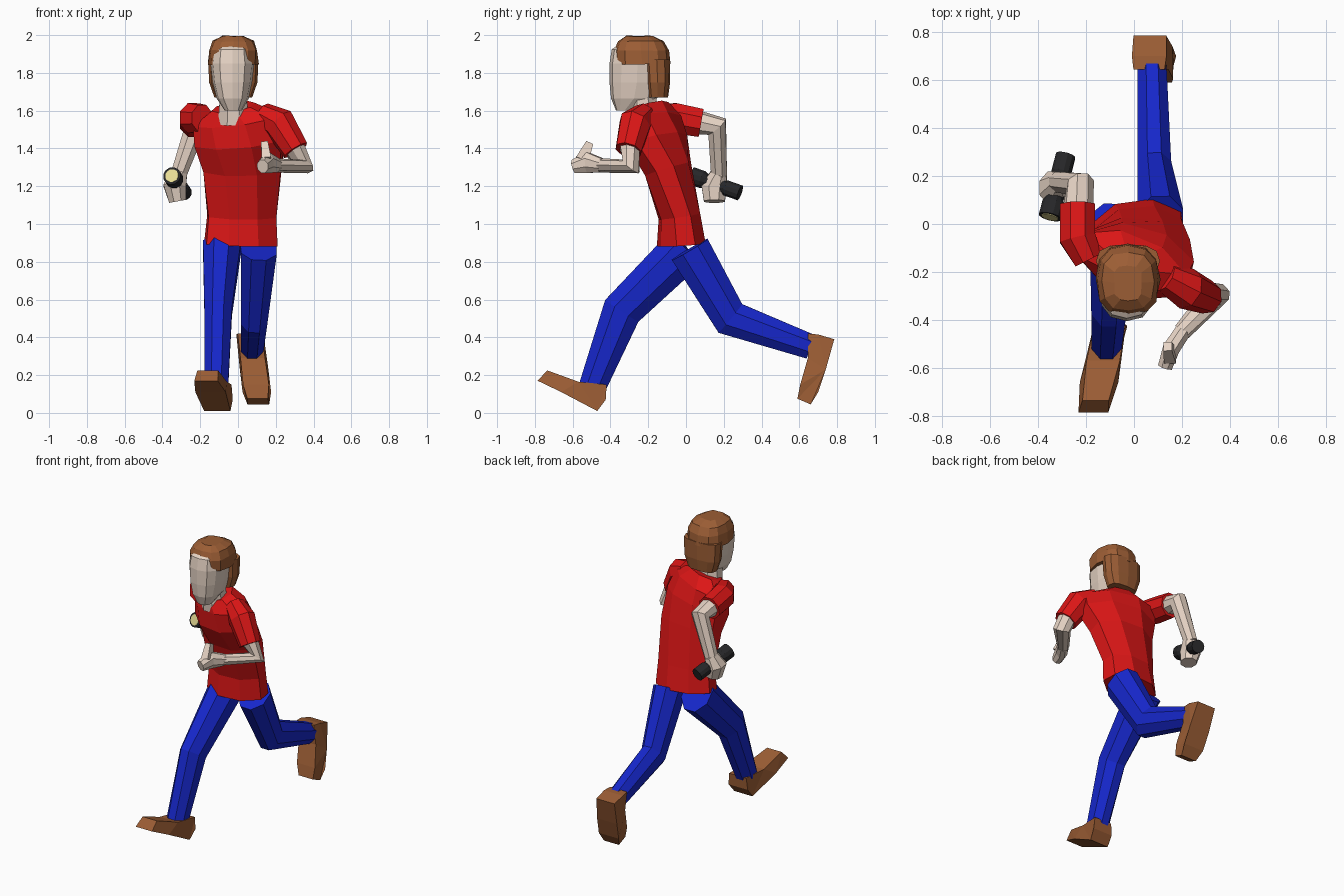
import bpy, bmesh, math, random
from mathutils import Vector

random.seed(3)


def material(name, rgb):
    m = bpy.data.materials.new(name)
    m.diffuse_color = (*rgb, 1)
    return m


RED = material("red_cloth", (0.72, 0.008, 0.008))
BLUE = material("blue_cloth", (0.008, 0.02, 0.6))
SKIN = material("skin", (0.8, 0.66, 0.56))
BROWN = material("brown", (0.33, 0.11, 0.035))
BLACK = material("black", (0.02, 0.02, 0.022))
LENS = material("lens", (0.8, 0.72, 0.3))


def finish(name, bm, mat):
    bmesh.ops.recalc_face_normals(bm, faces=bm.faces)
    me = bpy.data.meshes.new(name)
    bm.to_mesh(me)
    bm.free()
    me.materials.append(mat)
    ob = bpy.data.objects.new(name, me)
    bpy.context.collection.objects.link(ob)
    return ob


def loft(name, pts, mat, ref=(1, 0, 0), n=8, off=0.5, p=1.0, axis=None, jitter=0):
    """Skin rings (x, y, z, half width along ref, half depth) into a closed body."""
    bm = bmesh.new()
    c = [Vector(q[:3]) for q in pts]
    refs = ref if isinstance(ref, list) else [ref] * len(pts)
    k = math.cos(math.pi / n) if off else 1
    rings = []
    for i, q in enumerate(pts):
        if axis:
            t = Vector(axis)
        else:
            t = Vector()
            if i:
                t += (c[i] - c[i - 1]).normalized()
            if i < len(c) - 1:
                t += (c[i + 1] - c[i]).normalized()
        t.normalize()
        u = Vector(refs[i])
        u = (u - t * u.dot(t)).normalized()
        v = t.cross(u)
        ring = []
        for j in range(n):
            a = 2 * math.pi * (j + off) / n
            s, d = math.cos(a) / k, math.sin(a) / k
            s = math.copysign(abs(s) ** p, s)
            d = math.copysign(abs(d) ** p, d)
            shake = Vector([random.uniform(-jitter, jitter) for _ in range(3)])
            ring.append(bm.verts.new(c[i] + u * s * q[3] + v * d * q[4] + shake))
        rings.append(ring)
    for r, s in zip(rings, rings[1:]):
        for j in range(n):
            bm.faces.new((r[j], r[(j + 1) % n], s[(j + 1) % n], s[j]))
    bm.faces.new(rings[0])
    bm.faces.new(rings[-1])
    return finish(name, bm, mat)


def shoe(name, profile, xmid, half):
    """Side profile (y, z, width factor) spread sideways around the line xmid(y, z)."""
    bm = bmesh.new()
    l, r = [[bm.verts.new((xmid(y, z) + s * half * w, y, z)) for y, z, w in profile]
            for s in (-1, 1)]
    m = len(profile)
    for i in range(m):
        bm.faces.new((l[i], l[(i + 1) % m], r[(i + 1) % m], r[i]))
    bm.faces.new(l)
    bm.faces.new(r)
    bmesh.ops.triangulate(bm, faces=[f for f in bm.faces if len(f.verts) > 4])
    return finish(name, bm, BROWN)


# Shirt body: hips turned one way, shoulders the other
loft("shirt", [(0.015, -0.025, 0.89, 0.19, 0.12), (0.02, -0.035, 1.04, 0.18, 0.105),
               (0.025, -0.095, 1.29, 0.205, 0.12), (0.01, -0.15, 1.44, 0.235, 0.14),
               (-0.01, -0.17, 1.55, 0.23, 0.12), (-0.025, -0.19, 1.62, 0.11, 0.09)],
     RED, ref=[(1, 0.15, -0.24), (1, 0.1, -0.08), (1, -0.08, 0), (1, -0.25, 0),
               (1, -0.38, 0), (1, -0.38, 0)])

# Sleeves and bare arms
loft("right_sleeve", [(-0.19, -0.15, 1.56, 0.06, 0.07), (-0.235, -0.06, 1.56, 0.075, 0.08),
                      (-0.235, 0.08, 1.535, 0.073, 0.075)], RED, n=8)
loft("right_arm", [(-0.235, 0.05, 1.54, 0.06, 0.06), (-0.225, 0.165, 1.515, 0.055, 0.06),
                   (-0.315, 0.175, 1.26, 0.042, 0.042)], SKIN, ref=(0.95, 0, -0.3))
loft("right_hand", [(-0.31, 0.175, 1.27, 0.042, 0.042), (-0.335, 0.15, 1.2, 0.06, 0.07),
                    (-0.32, 0.15, 1.12, 0.045, 0.055)], SKIN)
LREF = (-0.04, 0.035, -0.025)
loft("left_sleeve", [(0.13, -0.22, 1.58, 0.06, 0.06), (0.22, -0.27, 1.53, 0.085, 0.08),
                     (0.305, -0.305, 1.39, 0.07, 0.065)], RED, ref=LREF)
loft("left_arm", [(0.29, -0.3, 1.42, 0.055, 0.055), (0.345, -0.29, 1.305, 0.052, 0.055),
                  (0.2, -0.45, 1.31, 0.035, 0.035)], SKIN, ref=LREF)
loft("left_hand", [(0.205, -0.445, 1.31, 0.036, 0.034), (0.155, -0.52, 1.325, 0.055, 0.036),
                   (0.13, -0.595, 1.305, 0.035, 0.03)], SKIN, ref=(0, 0, 1))
loft("left_thumb", [(0.15, -0.55, 1.34, 0.025, 0.035), (0.14, -0.51, 1.43, 0.018, 0.02)],
     SKIN, n=4)

# Trouser legs
loft("front_leg", [(-0.085, 0.0, 0.875, 0.1, 0.12), (-0.105, -0.34, 0.54, 0.073, 0.105),
                   (-0.115, -0.495, 0.14, 0.063, 0.072)], BLUE)
loft("rear_leg", [(0.11, 0.02, 0.865, 0.095, 0.11), (0.085, 0.235, 0.5, 0.07, 0.098),
                  (0.075, 0.66, 0.35, 0.06, 0.066)], BLUE)

# Shoes
shoe("front_shoe", [(-0.42, 0.15, 0.9), (-0.425, 0.07, 1), (-0.47, 0.01, 0.95),
                    (-0.66, 0.11, 1.1), (-0.785, 0.17, 0.85), (-0.735, 0.225, 0.75),
                    (-0.57, 0.165, 0.95)],
     lambda y, z: -0.1 + (y + 0.42) * 0.19, 0.073)
shoe("rear_shoe", [(0.645, 0.42, 0.9), (0.7, 0.415, 1), (0.785, 0.39, 0.95),
                   (0.74, 0.23, 1.05), (0.7, 0.11, 1.05), (0.66, 0.045, 0.8),
                   (0.59, 0.075, 0.75), (0.605, 0.15, 0.95), (0.645, 0.29, 0.9)],
     lambda y, z: 0.065 + (0.4 - z) * 0.12, 0.072)

# Neck and head
loft("neck", [(-0.02, -0.21, 1.54, 0.09, 0.085), (-0.025, -0.225, 1.61, 0.075, 0.075),
              (-0.025, -0.24, 1.74, 0.07, 0.07)], SKIN)
UP = (0, 0, 1)
loft("head", [(-0.025, -0.325, 1.6, 0.045, 0.045), (-0.028, -0.275, 1.665, 0.085, 0.122),
              (-0.03, -0.26, 1.75, 0.105, 0.145), (-0.03, -0.257, 1.85, 0.116, 0.148),
              (-0.03, -0.255, 1.925, 0.105, 0.138), (-0.03, -0.25, 1.96, 0.07, 0.09)],
     SKIN, n=12, off=0, p=0.8, axis=UP)

# Hair: back of the head plus a cap above the ears
loft("hair_back", [(-0.025, -0.15, 1.67, 0.1, 0.055), (-0.025, -0.15, 1.75, 0.128, 0.066),
                   (-0.025, -0.155, 1.87, 0.133, 0.07)], BROWN, n=12, off=0, p=0.75, axis=UP)
loft("hair_cap", [(-0.025, -0.232, 1.845, 0.132, 0.148), (-0.025, -0.237, 1.92, 0.128, 0.146),
                  (-0.025, -0.24, 1.968, 0.108, 0.122), (-0.025, -0.245, 1.995, 0.06, 0.075)],
     BROWN, n=12, off=0, p=0.75, axis=UP, jitter=0.004)

# Torch held in the right hand
A, B = Vector((-0.35, 0.03, 1.255)), Vector((-0.285, 0.285, 1.165))


def along(steps):
    return [(*A.lerp(B, f), r, r) for f, r in steps]


loft("torch_body", along([(0, 0.047), (0.22, 0.047), (0.3, 0.036), (0.68, 0.036),
                          (0.72, 0.041), (1, 0.041)]), BLACK, n=12)
loft("torch_lens", along([(-0.012, 0.035), (0.05, 0.035)]), LENS, n=12)
